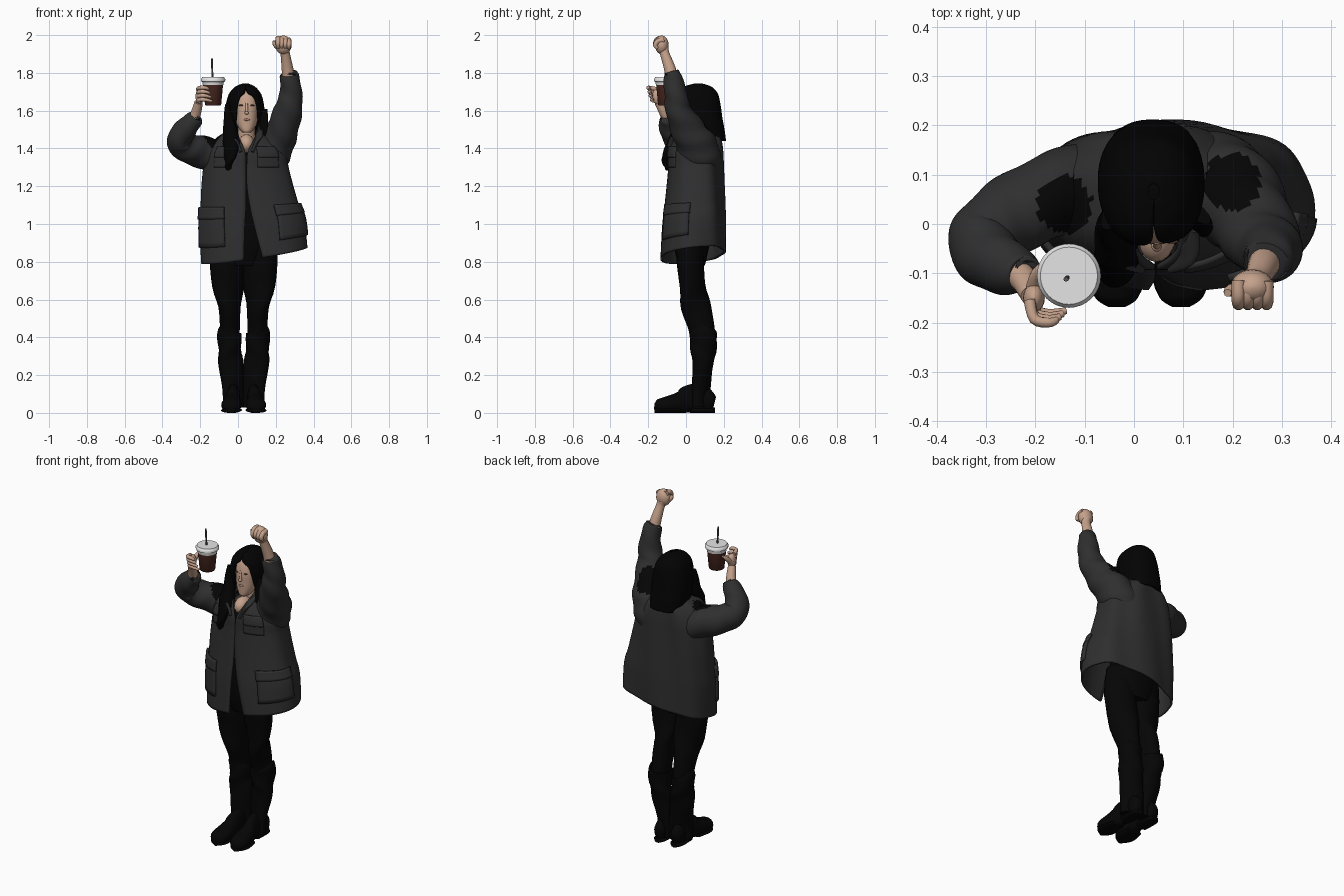
import bpy, bmesh, math
from mathutils import Vector


def material(name, *rgb):
    m = bpy.data.materials.new(name)
    m.diffuse_color = (*rgb, 1)
    return m


JACKET = material("charcoal_cloth", .028, .028, .028)
BLACK = material("black_cloth", .0015, .0015, .0015)
HAIR = material("black_hair", .0008, .0008, .0008)
SKIN = material("skin", .56, .36, .26)
DRINK = material("brown_drink", .065, .02, .014)
LID = material("lid_white", .78, .78, .78)
STRAW = material("straw_grey", .10, .09, .09)
LIP = material("lip_pink", .45, .24, .19)
EYE = material("eye_brown", .12, .07, .05)


def spline(pts, k):
    """Catmull-Rom through tuples of any length."""
    out = []
    for i in range(len(pts) - 1):
        a, b, c, d = pts[max(i - 1, 0)], pts[i], pts[i + 1], pts[min(i + 2, len(pts) - 1)]
        for j in range(k):
            t = j / k
            out.append(tuple(.5 * (2 * q + (r - p) * t + (2 * p - 5 * q + 4 * r - s) * t * t
                                   + (3 * q - p - 3 * r + s) * t ** 3)
                             for p, q, r, s in zip(a, b, c, d)))
    return out + [tuple(pts[-1])]


def loft(name, rows, mat, wrap=True, cap=True, thick=0):
    bm = bmesh.new()
    vs = [[bm.verts.new(p) for p in r] for r in rows]
    n = len(rows[0])
    for a, b in zip(vs, vs[1:]):
        for i in range(n if wrap else n - 1):
            j = (i + 1) % n
            bm.faces.new((a[i], a[j], b[j], b[i]))
    if wrap and cap:
        bm.faces.new(vs[0][::-1])
        bm.faces.new(vs[-1])
    bmesh.ops.recalc_face_normals(bm, faces=bm.faces)
    me = bpy.data.meshes.new(name)
    bm.to_mesh(me)
    bm.free()
    me.materials.append(mat)
    me.shade_smooth()
    me.set_sharp_from_angle(angle=math.radians(50))
    ob = bpy.data.objects.new(name, me)
    bpy.context.collection.objects.link(ob)
    if thick:
        mod = ob.modifiers.new("thickness", "SOLIDIFY")
        mod.thickness, mod.offset = thick, 0
    return ob


def sweep(name, pts, mat, k=5, n=20, wrinkle=0, floor=None):
    """Tube through (x, y, z, r1, r2) stations."""
    s = spline(pts, k) if k > 1 else pts
    rows = []
    for i, p in enumerate(s):
        d = Vector(s[min(i + 1, len(s) - 1)][:3]) - Vector(s[max(i - 1, 0)][:3])
        q = Vector((0, 0, 1)).rotation_difference(d)
        row = []
        for j in range(n):
            a = math.tau * j / n
            f = 1 + wrinkle * math.sin(2 * a + 5.4 * i / k)
            v = Vector(p[:3]) + q @ Vector((p[3] * f * math.cos(a), p[4] * f * math.sin(a), 0))
            if floor is not None:
                v.z = max(v.z, floor)
            row.append(v)
        rows.append(row)
    return loft(name, rows, mat)


def ball(name, loc, size, mat, n=20):
    c, h = Vector(loc), n // 2
    rows = [[c + Vector((size[0] * math.sin(t) * math.cos(math.tau * j / n),
                         size[1] * math.sin(t) * math.sin(math.tau * j / n), size[2] * math.cos(t)))
             for j in range(n)] for t in [.05 + (math.pi - .1) * i / h for i in range(h + 1)]]
    return loft(name, rows, mat)


P = .85  # slightly boxy ovals


def oval(row, a, off=0):
    """Point on an oval station (z, xmin, xmax, ymin, ymax); a = 0 is the front."""
    z, x0, x1, y0, y1 = row[:5]
    s, c = math.sin(a), math.cos(a)
    return Vector(((x0 + x1) / 2 + ((x1 - x0) / 2 + off) * math.copysign(abs(s) ** P, s),
                   (y0 + y1) / 2 - ((y1 - y0) / 2 + off) * math.copysign(abs(c) ** P, c), z))


def angle(row, x):
    t = max(-1, min(1, (x - (row[1] + row[2]) / 2) / ((row[2] - row[1]) / 2)))
    return math.asin(math.copysign(abs(t) ** (1 / P), t))


def shell(name, rows, mat, point, thick, n=56):
    """Oval wall, open at the front between row[5] and row[6]."""
    out = []
    for r in rows:
        a0, a1 = angle(r, max(r[5], r[6])), angle(r, min(r[5], r[6])) + math.tau
        out.append([point(r, a0 + (a1 - a0) * i / n) for i in range(n + 1)])
    return loft(name, out, mat, wrap=False, thick=thick)


# Jacket body: z, x range, y range, front opening
JROWS = spline([(.83, -.19, .36, -.13, .20, .03, .13), (1.0, -.195, .345, -.12, .20, .036, .085),
                (1.1, -.19, .315, -.108, .198, .042, .062), (1.2, -.185, .29, -.097, .195, .043, .047),
                (1.3, -.175, .265, -.088, .192, .043, .046), (1.38, -.16, .25, -.085, .19, .038, .052),
                (1.45, -.11, .19, -.06, .18, .01, .085), (1.5, -.03, .12, -.01, .15, -.01, .1)], 8)


def jacket_point(r, a, off=0):
    fold = .006 * math.sin(7 * a + 5 * r[0]) * math.sin(a / 2) ** 2
    v = oval(r, a, off + fold)
    w = max(0, (1.2 - r[0]) / .37)
    v.z += w * (.15 * (v.x - .08) + .12 * v.y)
    return v


jacket = shell("jacket_body", JROWS, JACKET, jacket_point, .012, 80)


def patch(name, a0, a1, z0, z1, off=.010):
    rows = [r for r in JROWS if z0 <= r[0] <= z1]
    pts = [[jacket_point(r, math.radians(a0 + (a1 - a0) * i / 12), off) for i in range(13)] for r in rows]
    return loft(name, pts, JACKET, wrap=False, thick=.014)


for side, a0, a1 in (("left", -80, -28), ("right", 26, 84)):
    patch(side + "_pocket", a0, a1, .89, 1.09)
    patch(side + "_pocket_flap", a0 - 1, a1 + 1, 1.04, 1.11, .014)
for side, a0, a1 in (("left", -46, -18), ("right", 12, 46)):
    patch(side + "_chest_pocket", a0, a1, 1.29, 1.37, .004)
    patch(side + "_chest_flap", a0, a1, 1.345, 1.41, .009)

# Collar
shell("collar", [(1.43, -.05, .15, -.06, .165, .02, .075), (1.48, -.045, .14, -.045, .16, -.01, .1),
                 (1.52, -.03, .125, -.02, .15, -.02, .11)], JACKET, oval, .012)
for x, name in ((-.03, "left_lapel"), (.12, "right_lapel")):
    sweep(name, [(x, -.01, 1.49, .012, .012), (.045 + (x - .045) * .8, -.06, 1.45, .028, .012),
                 (.045 + (x - .045) * .4, -.09, 1.38, .012, .008)], JACKET)

# Sleeves
raised = sweep("raised_sleeve", [(.11, .09, 1.26, .09, .09), (.16, .08, 1.35, .105, .105),
                                 (.2, .055, 1.42, .098, .105), (.235, .01, 1.5, .085, .09),
                                 (.265, -.04, 1.6, .075, .068),
                                 (.28, -.055, 1.69, .06, .06), (.272, -.072, 1.785, .05, .047),
                                 (.271, -.074, 1.79, .036, .034)], JACKET, 8, 44, .035)
bent = sweep("bent_sleeve", [(-.05, .085, 1.33, .09, .09), (-.16, .06, 1.372, .088, .086),
                             (-.26, .01, 1.40, .080, .078), (-.312, -.04, 1.44, .066, .070),
                             (-.275, -.08, 1.505, .060, .062), (-.226, -.098, 1.56, .044, .042),
                             (-.222, -.10, 1.565, .03, .03)], JACKET, 10, 44, .035)
# Black shoulder panels
for ob in (jacket, raised, bent):
    ob.data.materials.append(BLACK)
    for f in ob.data.polygons:
        c = f.center
        if c.z > 1.40 and f.normal.z > .1 and min(math.hypot(c.x + .14, c.y - .04),
                                                  math.hypot(c.x - .198, c.y - .085)) < .058:
            f.material_index = 1

# Shirt under the jacket
sweep("shirt", [(.035, .03, .78, .11, .07), (.035, .03, .9, .145, .095), (.04, .04, 1.1, .13, .10),
                (.04, .05, 1.3, .14, .11), (.045, .07, 1.37, .09, .08), (.045, .08, 1.40, .05, .05)], BLACK)

# Legs, boots and shoes, mirrored about the body line
LOWER = {
    "leg": [(-.055, .03, .95, .07, .085), (-.06, .023, .8, .071, .091), (-.046, .045, .6, .059, .085),
            (-.043, .08, .46, .053, .07), (-.043, .09, .38, .05, .068)],
    "boot_shaft": [(-.046, .092, .425, .06, .07), (-.046, .092, .41, .064, .073), (-.041, .092, .3, .057, .07),
                   (-.031, .085, .2, .048, .066), (-.022, .08, .1, .037, .066), (-.022, .08, .03, .036, .066)],
    "shoe": [(-.025, .150, .05, .018, .035), (-.025, .13, .055, .034, .055), (-.025, .07, .07, .037, .085),
             (-.025, .01, .07, .037, .075), (-.029, -.03, .055, .044, .058),
             (-.035, -.11, .042, .054, .042), (-.035, -.15, .035, .043, .035),
             (-.035, -.168, .035, .018, .016)],
    "heel": [(-.025, .153, .014, .02, .014), (-.025, .12, .014, .040, .014), (-.026, .03, .014, .038, .014)],
    "toe_sole": [(-.032, -.03, .014, .044, .014), (-.035, -.11, .014, .056, .014),
                 (-.035, -.15, .014, .042, .014), (-.035, -.168, .014, .015, .014)],
}
for part, pts in LOWER.items():
    sweep("left_" + part, pts, BLACK, floor=0)
    sweep("right_" + part, [(.06 - p[0], *p[1:]) for p in pts], BLACK, floor=0)

# Head, neck and face
head = spline([(1.485, .025, .067, -.03, .03), (1.495, .014, .078, -.036, .06), (1.525, -.006, .097, -.038, .1),
               (1.57, -.016, .108, -.04, .13), (1.63, -.02, .112, -.04, .15), (1.69, -.01, .10, -.022, .14),
               (1.72, .015, .07, .02, .10)], 5)
loft("head", [[oval(r, math.tau * i / 32) for i in range(32)] for r in head], SKIN)
sweep("neck", [(.045, .06, 1.36, .05, .05), (.045, .055, 1.44, .045, .045), (.045, .05, 1.54, .044, .045)], SKIN)
ball("chest_skin", (.045, -.015, 1.425), (.042, .062, .05), SKIN)
ball("nose_tip", (.046, -.044, 1.588), (.011, .012, .009), SKIN)
sweep("nose_bridge", [(.046, -.036, 1.64, .006, .005), (.046, -.043, 1.59, .008, .009)], SKIN)
ball("lips", (.046, -.037, 1.552), (.017, .006, .006), LIP)
for x, s in ((.016, "left"), (.076, "right")):
    ball(s + "_eye", (x, -.035, 1.628), (.013, .005, .004), EYE)

# Hair: open shell plus hanging locks
hair = spline([(1.44, -.055, .13, .02, .205, -.045, .12), (1.5, -.065, .135, -.01, .197, -.02, .115),
               (1.56, -.066, .136, -.025, .186, -.008, .107), (1.62, -.06, .132, -.04, .178, -.004, .102),
               (1.67, -.048, .122, -.04, .168, .01, .086), (1.695, -.036, .11, -.032, .158, .034, .052),
               (1.722, -.01, .085, -.005, .13, .04, .0401), (1.738, .03, .05, .05, .08, .04, .0401)], 5)
shell("hair_cap", hair, HAIR, oval, .014, 48)
ball("hair_crown", (.038, .07, 1.66), (.079, .088, .084), HAIR, 24)
sweep("hair_back", [(.035, .10, 1.65, .07, .05), (.035, .115, 1.55, .085, .055), (.035, .135, 1.45, .088, .055),
                    (.037, .14, 1.435, .075, .045)], HAIR)
sweep("left_hair_lock", [(-.037, .03, 1.62, .022, .05), (-.045, -.01, 1.52, .033, .045),
                         (-.035, -.06, 1.44, .046, .035), (-.043, -.09, 1.36, .042, .026),
                         (-.05, -.10, 1.31, .024, .016), (-.055, -.1, 1.285, .008, .006)], HAIR)
sweep("right_hair_lock", [(.12, .03, 1.6, .016, .045), (.129, .01, 1.5, .02, .04),
                          (.135, -.01, 1.43, .015, .02), (.135, -.02, 1.40, .005, .005)], HAIR)

# Raised forearm and fist
sweep("raised_forearm", [(.272, -.068, 1.74, .034, .034), (.262, -.085, 1.82, .031, .031),
                         (.25, -.112, 1.9, .025, .025), (.243, -.12, 1.93, .03, .028)], SKIN)
ball("fist", (.24, -.128, 1.948), (.044, .036, .05), SKIN)
for i in range(4):
    x = .212 + i * .019
    sweep("fist_finger", [(x, -.115, 1.983 - i * .003, .014, .014), (x, -.148, 1.980 - i * .004, .014, .014),
                          (x, -.162, 1.955 - i * .003, .013, .013), (x, -.15, 1.93, .009, .009)], SKIN, 4, 10)
sweep("fist_thumb", [(.225, -.13, 1.925, .016, .016), (.197, -.135, 1.95, .013, .013),
                     (.19, -.14, 1.97, .008, .008)], SKIN, 4, 10)

# Bent forearm and the hand around the cup
sweep("bent_forearm", [(-.245, -.09, 1.535, .03, .03), (-.222, -.115, 1.59, .027, .027),
                       (-.208, -.145, 1.645, .022, .022)], SKIN)
ball("palm", (-.203, -.15, 1.675), (.022, .03, .042), SKIN)
for i in range(4):
    z, d = 1.65 + i * .021, i * .006
    sweep("cup_finger", [(-.212, -.155, z, .012, .012), (-.202, -.175 - d, z + .008, .011, .011),
                         (-.172, -.182 - d, z + .008, .010, .010),
                         (-.138 - d, -.176 - d, z, .007, .007)], SKIN, 4, 10)
sweep("cup_thumb", [(-.205, -.135, 1.67, .016, .016), (-.2, -.105, 1.70, .012, .012),
                    (-.188, -.085, 1.72, .007, .007)], SKIN, 4, 10)


# Cup, lid and straw: turned profiles of (height, radius)
def turned(name, prof, mat, n=32):
    return sweep(name, [(-.132, -.105, z, r, r) for z, r in prof], mat, 1, n)


turned("cup", [(1.628, .040), (1.632, .043), (1.738, .053)], DRINK)
turned("lid", [(1.735, .054), (1.752, .057), (1.755, .064), (1.767, .065), (1.770, .062), (1.778, .058),
               (1.778, .052), (1.772, .050)], LID)
sweep("straw", [(-.132, -.105, 1.65, .005, .005), (-.138, -.112, 1.875, .005, .005)], STRAW, 1, 10)
